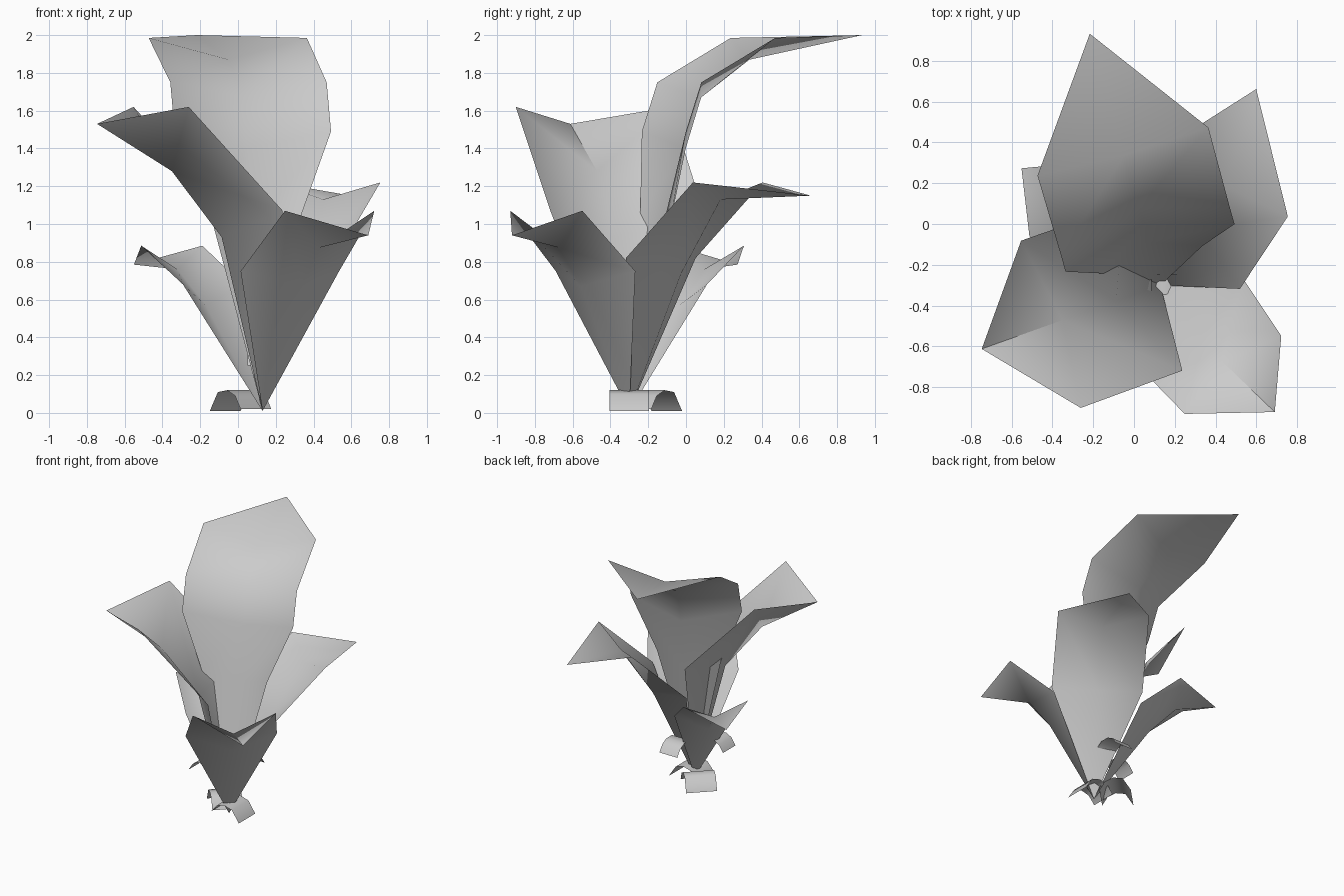
import bpy
import math
from mathutils import Vector

if "Cube" in bpy.data.objects:
    bpy.data.objects.remove(bpy.data.objects["Cube"], do_unlink=True)

GREY = (0.6, 0.6, 0.6, 1.0)
mat = bpy.data.materials.new("pale grey")
mat.use_nodes = True
mat.diffuse_color = GREY
mat.node_tree.nodes["Principled BSDF"].inputs["Base Color"].default_value = GREY

ROOT = Vector((0.13, -0.30, 0.0))


def make_object(name, verts, faces):
    mesh = bpy.data.meshes.new(name)
    mesh.from_pydata(verts, [], faces)
    mesh.materials.append(mat)
    obj = bpy.data.objects.new(name, mesh)
    bpy.context.collection.objects.link(obj)
    bpy.ops.object.select_all(action='DESELECT')
    obj.select_set(True)
    bpy.context.view_layer.objects.active = obj
    bpy.ops.object.shade_smooth_by_angle(angle=math.radians(60))


def placer(heading):
    """Return a function mapping (reach, height, sideways) to a point."""
    out = Vector((heading[0], heading[1], 0)).normalized()
    side = Vector((-out.y, out.x, 0))
    return lambda reach, height, across=0: (
        ROOT + out * reach + side * across + Vector((0, 0, height)))


def leaf(name, heading, rows, tip):
    """Creased leaf; a row is (edge reach, edge z, half width, crease reach, crease z)."""
    at = placer(heading)
    verts = [at(0, 0.01)]
    for er, ez, half, cr, cz in rows:
        verts += [at(er, ez, half), at(cr, cz), at(er, ez, -half)]
    verts.append(at(*tip))
    end = len(verts) - 1
    faces = [(0, 2, 1), (0, 3, 2)]
    for a in range(1, end - 3, 3):
        b = a + 3
        faces += [(a, a + 1, b + 1, b), (a + 1, a + 2, b + 2, b + 1)]
    faces += [(end - 3, end - 2, end), (end - 2, end - 1, end)]
    make_object(name, verts, faces)


def ribbon(name, heading, half, path):
    """Small curled strip that follows a (reach, z) path."""
    at = placer(heading)
    verts = [at(r, z, s * half) for r, z in path for s in (1, -1)]
    faces = [(2 * i, 2 * i + 1, 2 * i + 3, 2 * i + 2) for i in range(len(path) - 1)]
    make_object(name, verts, faces)


# Large leaves
leaf("tall_back_leaf", (-0.27, 0.96),
     [(0.13, 1.05, 0.25, 0.22, 0.98), (0.19, 1.49, 0.43, 0.31, 1.4),
      (0.275, 1.75, 0.43, 0.395, 1.67), (0.68, 1.985, 0.435, 0.66, 1.87)],
     (1.28, 2.0))
leaf("side_leaf", (-0.94, -0.335),
     [(0.04, 1.07, 0.43, 0.23, 0.93), (0.57, 1.62, 0.435, 0.51, 1.28)],
     (0.93, 1.53))
leaf("front_leaf", (0.63, -0.78),
     [(0.23, 0.75, 0.335, 0.33, 0.67), (0.565, 1.07, 0.304, 0.48, 0.875)],
     (0.835, 0.94, 0.045))
leaf("back_leaf", (0.55, 0.83),
     [(0.2, 0.82, 0.334, 0.33, 0.74), (0.625, 1.22, 0.334, 0.58, 1.13)],
     (1.06, 1.15, 0.14))
leaf("low_back_leaf", (-0.75, 0.66),
     [(0.35, 0.68, 0.24, 0.4, 0.57), (0.64, 0.885, 0.245, 0.6, 0.76)],
     (0.89, 0.785, 0.02))

# Small curled leaves around the stem
UPPER_CURL = [(0.05, 0.25), (0.12, 0.35), (0.18, 0.39), (0.25, 0.39),
              (0.3, 0.365), (0.34, 0.31)]
ribbon("upper_curl_side", (-1, 0), 0.08, [(r * 0.9, z) for r, z in UPPER_CURL])
ribbon("upper_curl_back", (0, 1), 0.08, UPPER_CURL)
ribbon("base_curl_side", (1, 0), 0.105,
       [(-0.09, 0.04), (-0.04, 0.1), (0.03, 0.12), (0.1, 0.1), (0.16, 0.01)])
ribbon("base_curl_back", (-0.7, 0.7), 0.115,
       [(0.05, 0.02), (0.09, 0.09), (0.15, 0.12), (0.22, 0.11), (0.28, 0.01)])
